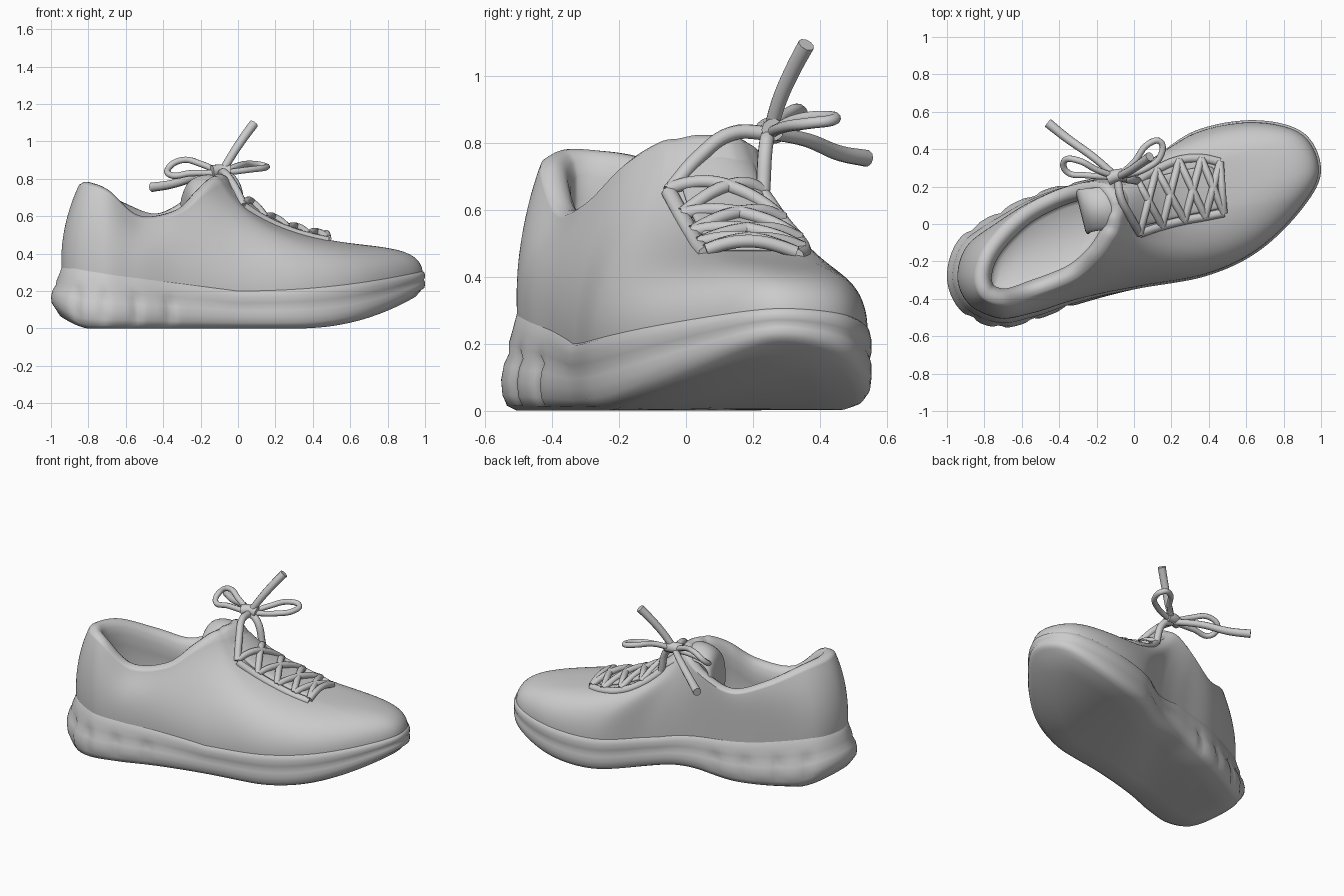
import bpy, bmesh, math
from mathutils import Vector
from mathutils.bvhtree import BVHTree

if "Cube" in bpy.data.objects:
    bpy.data.objects.remove(bpy.data.objects["Cube"])

# matched control points from heel round the far side to the toe and back:
# sole outline x, y / collar rim x, y, z
ROWS = [(-1.0, -.29, -.85, -.27, .765), (-.935, -.08, -.79, -.11, .74), (-.72, .07, -.63, .06, .655),
        (-.47, .185, -.45, .165, .6), (-.2, .25, -.28, .22, .68), (.06, .33, -.16, .22, .77),
        (.33, .5, -.1, .18, .8), (.65, .555, -.07, .14, .81), (.91, .485, -.06, .1, .81),
        (1.0, .28, -.06, .06, .81), (.89, .07, -.07, .02, .81), (.66, -.15, -.08, -.03, .8),
        (.38, -.28, -.11, -.09, .79), (0, -.35, -.18, -.19, .73), (-.3, -.43, -.31, -.3, .62),
        (-.53, -.515, -.52, -.385, .59), (-.73, -.555, -.69, -.435, .725), (-.92, -.47, -.815, -.39, .765)]
STEP = 9
N = len(ROWS) * STEP


def clamp(v):
    return max(0.0, min(1.0, v))


def closed_spline(pts):
    out, n = [], len(pts)
    for i in range(n):
        a, b, c, d = (Vector(pts[(i + k) % n]) for k in (-1, 0, 1, 2))
        for k in range(STEP):
            t = k / STEP
            out.append(.5 * (2 * b + (c - a) * t + (2 * a - 5 * b + 4 * c - d) * t * t
                             + (3 * b - a - 3 * c + d) * t ** 3))
    return out


def normals(loop, w):
    # outward plan normals of a clockwise loop
    res = []
    for i in range(N):
        d = loop[(i + w) % N] - loop[i - w]
        res.append(Vector((-d.y, d.x, 0)).normalized())
    return res


def loft(name, rings, cap):
    # skin closed rings, then cap one end with a strip across the width
    bm = bmesh.new()
    vs = [[bm.verts.new(p) for p in r] for r in rings]
    for a, b in zip(vs, vs[1:]):
        for i in range(N):
            j = (i + 1) % N
            bm.faces.new((a[i], a[j], b[j], b[i]))
    r = vs[cap]
    for i in range(N // 2):
        q = []
        for k in (i, i + 1, N - i - 1, (N - i) % N):
            if r[k] not in q:
                q.append(r[k])
        bm.faces.new(q)
    bmesh.ops.recalc_face_normals(bm, faces=bm.faces)
    return finish(name, bm, 60)


def select(ob):
    bpy.context.collection.objects.link(ob)
    bpy.ops.object.select_all(action='DESELECT')
    ob.select_set(True)
    bpy.context.view_layer.objects.active = ob


def finish(name, bm, angle):
    me = bpy.data.meshes.new(name)
    bm.to_mesh(me)
    bm.free()
    ob = bpy.data.objects.new(name, me)
    select(ob)
    bpy.ops.object.shade_smooth_by_angle(angle=math.radians(angle))
    return ob


def tube(name, pts, radius, end_scale=1.0):
    cu = bpy.data.curves.new(name, 'CURVE')
    cu.dimensions = '3D'
    cu.bevel_depth, cu.bevel_resolution, cu.use_fill_caps = radius, 3, True
    cu.resolution_u = 6
    sp = cu.splines.new('BEZIER')
    sp.bezier_points.add(len(pts) - 1)
    for i, (b, p) in enumerate(zip(sp.bezier_points, pts)):
        b.co = p
        b.handle_left_type = b.handle_right_type = 'AUTO'
        b.radius = 1 + (end_scale - 1) * i / (len(pts) - 1)
    ob = bpy.data.objects.new(name, cu)
    select(ob)
    bpy.ops.object.convert(target='MESH')


base = closed_spline([(r[0], r[1], 0) for r in ROWS])
rim = closed_spline([r[2:] for r in ROWS])
bn, rn = normals(base, 2), normals(rim, 7)


def bump(x, c, w):
    return math.exp(-((x - c) / w) ** 2)


def sole_top(p):
    arch = .05 * bump(p.x, -.15, .3) * clamp(p.y / .15)
    return .21 + .13 * clamp(-p.x / .9) + .1 * clamp(p.x) ** 2 + arch


def sole_bottom(p):
    arch = .06 * bump(p.x, -.15, .25) * clamp(p.y / .1)
    toe = .2 * clamp((p.x - .3) / .7) ** 2.2
    return toe + arch + .1 * clamp((-p.x - .8) / .2) ** 1.5


# sole: flared wall with a shallow groove and heel notches
rings = []
for f, off in ((0, -.17), (0, -.05), (.05, -.02), (.15, -.004), (.3, 0), (.45, 0), (.55, -.006),
               (.65, 0), (.8, 0), (.93, -.006), (1, -.022), (.98, -.05)):
    ring = []
    for p, n in zip(base, bn):
        lo, hi = sole_bottom(p), sole_top(p)
        heel = clamp(-p.x / .8)
        notch = sum(bump(p.x, c, .025) for c in (-.87, -.72, -.54, -.36))
        o = off - .05 * clamp((f - .35) / .5) * heel - .014 * notch * (.1 < f < .6)
        q = p + n * o
        # underside follows the toe spring at its own position
        ring.append((q.x, q.y, (sole_bottom(q) if f == 0 else lo) * (1 - f) + hi * f))
    rings.append(ring)
loft("sole", rings, 0)

# upper: bezier from the sole edge to the collar rim, then padded collar and cavity
rings = []
for k in range(33):
    t = k / 32
    ring = []
    for p, n, r in zip(base, bn, rim):
        heel = clamp(-p.x / .8)
        p0 = p - n * (.012 + .045 * heel)
        p0.z = sole_top(p) - .03
        d = (p0 - r).xy.length
        p1 = p0 + Vector((0, 0, .19 + .11 * clamp(d))) + n * .012
        p2 = r.lerp(p0, .28) + n * .018 * heel
        p2.z = r.z - min(.55, .05 + .45 * d)
        s = 1 - t
        ring.append(s ** 3 * p0 + 3 * s * s * t * p1 + 3 * s * t * t * p2 + t ** 3 * r)
    rings.append(ring)
for inset, dz in ((.01, .012), (.025, .02), (.045, .02), (.065, .01), (.08, -.015), (.09, -.06), (.088, -.13)):
    rings.append([r - n * inset + Vector((0, 0, dz - .006)) for r, n in zip(rim, rn)])
for inset, z in ((.075, .42), (.085, .38), (.11, .36)):
    rings.append([Vector((r.x, r.y, z)) - n * inset for r, n in zip(rim, rn)])
upper = loft("upper", rings, -1)

bm = bmesh.new()
bm.from_mesh(upper.data)
tree = BVHTree.FromBMesh(bm)
bm.free()


def on_upper(x, y, lift=0.0):
    hit = tree.ray_cast(Vector((x, y, 3)), Vector((0, 0, -1)))[0]
    return Vector((x, y, hit.z + lift))


# tongue: padded strip along the throat, standing above the collar
path = [(.46, .2, 0), (.33, .18, 0), (.2, .15, 0), (.08, .12, 0), (0, .1, 0),
        (-.11, .09, .83), (-.2, .08, .825), (-.27, .07, .79), (-.29, .06, .7), (-.28, .06, .5)]
bm = bmesh.new()
grid = []
for x, y, z in path:
    row = []
    for k in range(-3, 4):
        w = k / 3
        px, py = x - .03 * w, y + .12 * w
        row.append(bm.verts.new((px, py, z - .06 * w * w) if z else on_upper(px, py, .018)))
    grid.append(row)
for a, b in zip(grid, grid[1:]):
    for i in range(6):
        bm.faces.new((a[i], a[i + 1], b[i + 1], b[i]))
bmesh.ops.recalc_face_normals(bm, faces=bm.faces)
tongue = finish("tongue", bm, 60)
tongue.modifiers.new("pad", 'SOLIDIFY').thickness = .025
tongue.modifiers.new("smooth", 'SUBSURF').levels = 2

# eyelet rows, near and far side
near = [(.48, .06), (.38, .04), (.27, .02), (.15, -.01), (.03, -.05)]
far = [(.46, .33), (.36, .35), (.24, .34), (.12, .29), (.02, .23)]
for name, row in (("near_eyelet_stay", near), ("far_eyelet_stay", far)):
    tube(name, [on_upper(x, y, -.005) for x, y in row], .024)


def lace(name, a, b):
    pts = []
    for k in range(6):
        t = k / 5
        pts.append(on_upper(a[0] + (b[0] - a[0]) * t, a[1] + (b[1] - a[1]) * t,
                            .008 + .026 * math.sin(math.pi * t)))
    tube(name, pts, .02)


# crossed laces
lace("lace_bar", near[0], far[0])
for i in range(4):
    lace("lace_cross_a", near[i], far[i + 1])
    lace("lace_cross_b", far[i], near[i + 1])

# bow: ends to the knot, two loops and two tails
knot = (-.09, .25, .83)
tube("lace_to_knot_near", [on_upper(*near[4]), on_upper(-.02, .04, .02), (-.07, .14, .83), knot], .022)
tube("lace_to_knot_far", [on_upper(*far[4]), (-.03, .24, .8), knot], .022)
tube("knot", [(-.14, .24, .84), (-.09, .26, .845), (-.04, .26, .84)], .034)
tube("bow_loop_toe", [knot, (.0, .33, .87), (.08, .43, .88), (.14, .44, .87), (.145, .37, .86),
                      (.07, .3, .85), knot], .017)
tube("bow_loop_heel", [knot, (-.2, .29, .88), (-.3, .34, .9), (-.37, .34, .86), (-.36, .28, .82),
                       (-.25, .26, .83), knot], .017)
tube("lace_tail_side", [knot, (-.22, .36, .81), (-.36, .46, .77), (-.46, .54, .755)], .019, 1.35)
tube("lace_tail_up", [knot, (-.03, .28, .93), (.03, .32, 1.02), (.085, .36, 1.095)], .021, 1.2)
